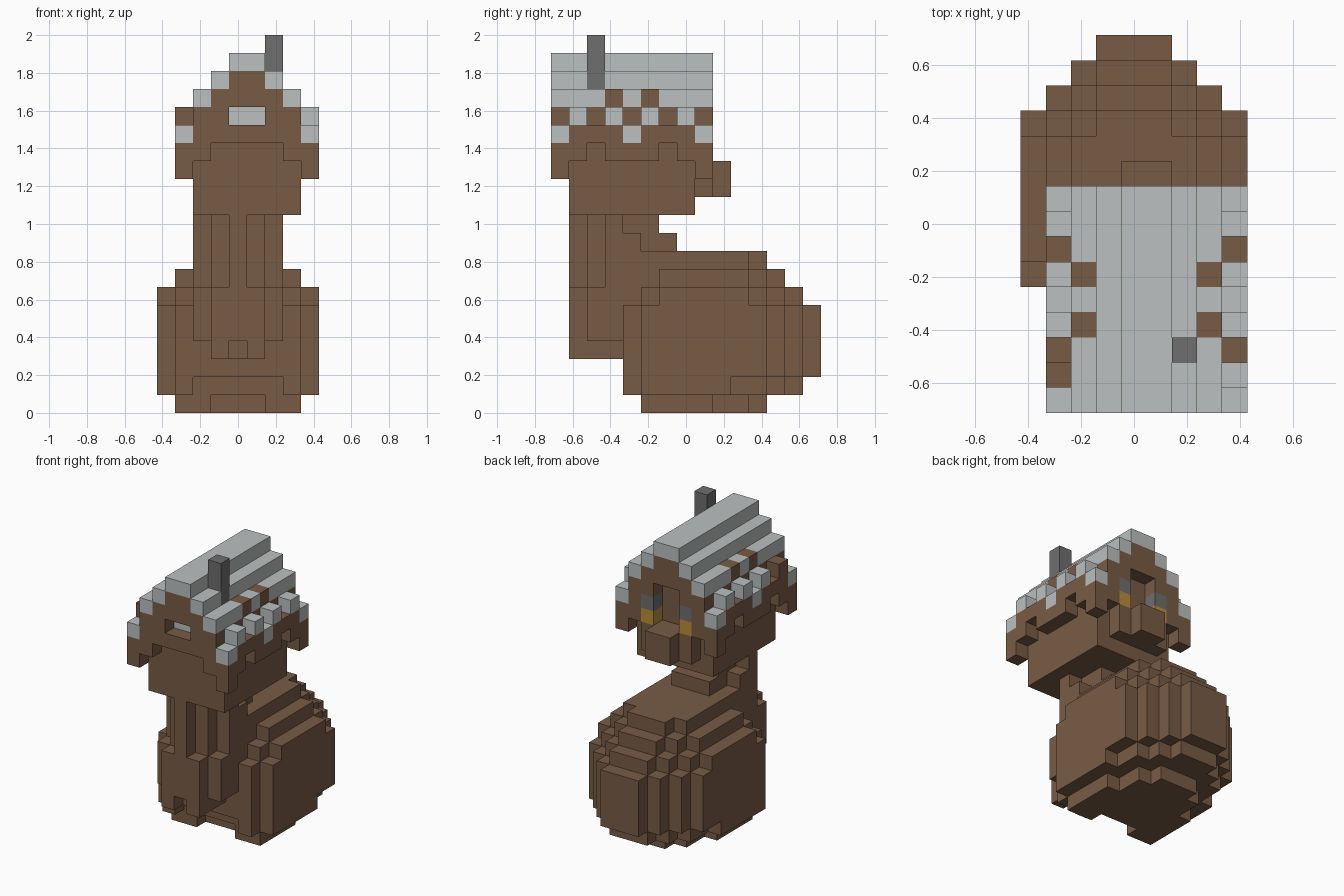
import bpy
import bmesh
from mathutils import Vector

cube = bpy.data.objects.get("Cube")
if cube:
    bpy.data.objects.remove(cube, do_unlink=True)

UNIT = 2 / 21                       # edge of one block
ORIGIN = Vector((-4.5, -7.5, 0))    # block grid corner
COLOURS = {
    "brown": (0.187, 0.105, 0.06),
    "light_grey": (0.5, 0.525, 0.525),
    "dark_grey": (0.156, 0.156, 0.156),
    "amber": (0.497, 0.262, 0.045),
}


def make_material(name, rgb):
    mat = bpy.data.materials.new(name)
    mat.use_nodes = True
    mat.diffuse_color = (*rgb, 1)
    bsdf = next(n for n in mat.node_tree.nodes if n.type == "BSDF_PRINCIPLED")
    bsdf.inputs["Base Color"].default_value = (*rgb, 1)
    bsdf.inputs["Roughness"].default_value = 0.9
    return mat


MATERIALS = {n: make_material(n, c) for n, c in COLOURS.items()}
blocks = {}   # cell -> (part, colour)


def fill(part, colour, xs, ys, zs):
    for x in range(*xs):
        for y in range(*ys):
            for z in range(*zs):
                blocks[x, y, z] = (part, colour)


def carve(xs, ys, zs):
    for x in range(*xs):
        for y in range(*ys):
            for z in range(*zs):
                blocks.pop((x, y, z), None)


def one(n):
    return (n, n + 1)


def layer(part, zs, spans):
    """Mirrored slab: spans gives (start, end) in y from the middle column outward."""
    for off, (y0, y1) in enumerate(spans):
        for x in {4 - off, 4 + off}:
            fill(part, "brown", one(x), (y0, y1), zs)


# Rounded body, stacked in layers
layer("body", (0, 1), [(6, 12), (6, 12), (5, 11), (5, 9)])
layer("body", (1, 2), [(5, 14), (5, 14), (5, 13), (4, 12), (5, 10)])
layer("body", (2, 6), [(4, 15), (4, 15), (4, 14), (4, 13), (5, 12)])
layer("body", (6, 7), [(4, 14), (4, 14), (4, 13), (5, 12), (6, 11)])
layer("body", (7, 8), [(5, 13), (5, 13), (5, 12), (6, 11)])
layer("body", (8, 9), [(5, 12), (5, 12), (5, 11)])

# Neck: wider bib below, rounded column above stepping into the body
layer("neck", (3, 4), [(2, 4), (1, 4), (4, 4)])
layer("neck", (4, 7), [(1, 4), (1, 4), (2, 4)])
layer("neck", (7, 9), [(1, 6), (2, 6), (3, 6)])
layer("neck", (9, 10), [(1, 7), (2, 7), (3, 5)])
layer("neck", (10, 11), [(1, 6), (2, 6), (3, 4)])

# Head block with a gable at each end
fill("head", "brown", (2, 8), (1, 8), (11, 17))
for y in (0, 8):
    fill("head", "brown", (2, 8), one(y), (14, 17))
carve((3, 7), one(0), one(14))
fill("head", "brown", (3, 7), (0, 9), one(17))
fill("head", "brown", (4, 6), (0, 9), one(18))
fill("head", "brown", (3, 7), one(8), (12, 14))

# Small window recess in the near gable
carve((4, 6), one(0), one(16))
fill("window", "light_grey", (4, 6), one(1), one(16))

# Face on the far gable: central recess, beak and two-tone eyes
carve((4, 6), one(8), (14, 17))
fill("beak", "brown", (4, 6), (8, 10), (12, 14))
for x in (3, 6):
    fill("eyes", "amber", one(x), one(8), one(14))
    fill("eyes", "dark_grey", one(x), one(8), one(15))

# Stepped roof
fill("roof", "light_grey", (4, 6), (0, 9), one(19))
for step in (1, 2):
    for x in (4 - step, 5 + step):
        fill("roof", "light_grey", one(x), (0, 9), one(19 - step))
for x in (2, 7):
    for y in (3, 5):
        fill("roof", "brown", one(x), one(y), one(17))

# Ragged eaves: bottom and top height along the length
EAVES = [(13, 16), (14, 17), (15, 16), (14, 17), (14, 16), (14, 17), (15, 16), (14, 17), (13, 16)]
for x in (1, 8):
    for y, (low, high) in enumerate(EAVES):
        fill("eaves", "brown", one(x), one(y), (low, high))
        if y not in (2, 6) and (x, y) != (1, 1):
            fill("eaves", "light_grey", one(x), one(y), one(high - 1))

# Chimney
fill("chimney", "dark_grey", one(6), one(2), (18, 21))


def build(part):
    """Skin the outer faces of one part, then merge flat areas."""
    bm = bmesh.new()
    used = []
    for cell, (owner, colour) in blocks.items():
        if owner != part:
            continue
        if colour not in used:
            used.append(colour)
        centre = Vector(cell) + Vector((0.5, 0.5, 0.5)) + ORIGIN
        for axis in range(3):
            for sign in (-1, 1):
                near = list(cell)
                near[axis] += sign
                if tuple(near) in blocks:
                    continue
                n, u, v = Vector(), Vector(), Vector()
                n[axis] = sign / 2
                u[(axis + 1) % 3] = sign / 2
                v[(axis + 2) % 3] = 0.5
                corners = (n - u - v, n + u - v, n + u + v, n - u + v)
                face = bm.faces.new([bm.verts.new((centre + c) * UNIT) for c in corners])
                face.material_index = used.index(colour)
    bmesh.ops.remove_doubles(bm, verts=bm.verts[:], dist=UNIT / 100)
    bmesh.ops.dissolve_limit(bm, angle_limit=0.01, verts=bm.verts[:], edges=bm.edges[:],
                             delimit={"MATERIAL"})
    mesh = bpy.data.meshes.new(part)
    bm.to_mesh(mesh)
    bm.free()
    for colour in used:
        mesh.materials.append(MATERIALS[colour])
    bpy.context.scene.collection.objects.link(bpy.data.objects.new(part, mesh))


for part_name in sorted({owner for owner, _ in blocks.values()}):
    build(part_name)
